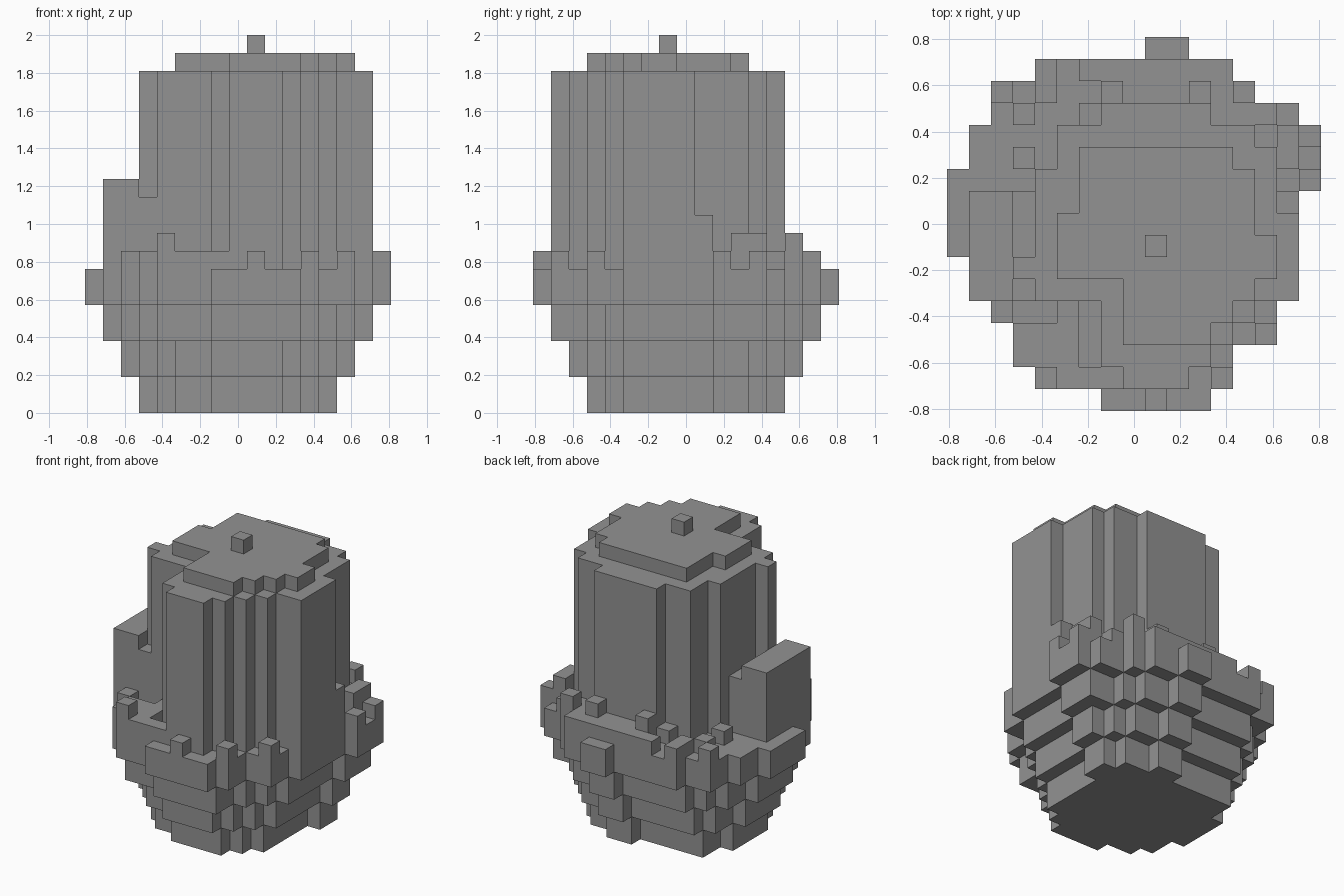
import bpy
import bmesh

UNIT = 2 / 21      # edge length of one block
HALF = 8.5         # half of the footprint, in blocks

default_cube = bpy.data.objects.get("Cube")
if default_cube:
    bpy.data.objects.remove(default_cube, do_unlink=True)

# Single stone colour
stone = bpy.data.materials.new("stone_grey")
stone.use_nodes = True
stone.diffuse_color = (0.288, 0.288, 0.288, 1)
stone.node_tree.nodes["Principled BSDF"].inputs["Base Color"].default_value = stone.diffuse_color


def block(columns, rows, bottom, top):
    """Cells of a solid block; columns and rows are inclusive ranges."""
    return {(i, j, k)
            for i in range(columns[0], columns[-1] + 1)
            for j in range(rows[0], rows[-1] + 1)
            for k in range(bottom, top)}


def layer(spans, first_row, bottom, top):
    """Cells of a slab given one column span for each row."""
    cells = set()
    for offset, span in enumerate(spans):
        cells |= block(span, (first_row + offset,), bottom, top)
    return cells


def shrink_down(cells, height):
    """Same slab, one cell smaller all round and moved down by its height."""
    return {(i, j, k - height) for i, j, k in cells
            if {(i + 1, j, k), (i - 1, j, k), (i, j + 1, k), (i, j - 1, k)} <= cells}


def build(name, cells):
    """Skin the outside of a set of cells as one flat-faced mesh."""
    bm = bmesh.new()
    corners = {}

    def corner(point):
        if point not in corners:
            i, j, k = point
            corners[point] = bm.verts.new(((i - HALF) * UNIT, (j - HALF) * UNIT, k * UNIT))
        return corners[point]

    for cell in sorted(cells):
        for axis in range(3):
            u, v = (axis + 1) % 3, (axis + 2) % 3
            for side in (0, 1):
                neighbour = list(cell)
                neighbour[axis] += 2 * side - 1
                if tuple(neighbour) in cells:
                    continue
                ring = []
                for du, dv in ((0, 0), (1, 0), (1, 1), (0, 1)):
                    point = list(cell)
                    point[axis] += side
                    point[u] += du
                    point[v] += dv
                    ring.append(corner(tuple(point)))
                bm.faces.new(ring if side else ring[::-1])
    mesh = bpy.data.meshes.new(name)
    bm.to_mesh(mesh)
    bm.free()
    mesh.materials.append(stone)
    obj = bpy.data.objects.new(name, mesh)
    bpy.context.collection.objects.link(obj)
    return obj


# Irregular rim slab
rim = layer([(7, 11), (4, 12), (3, 12), (3, 14), (2, 14), (1, 15), (1, 15), (0, 15), (0, 15),
             (0, 15), (0, 16), (1, 16), (1, 16), (2, 15), (2, 13), (4, 12), (9, 10)], 0, 6, 8)

# Stepped bowl, each layer shrunk from the one above
tier = rim
for name in ("bowl_upper", "bowl_middle", "bowl_bottom"):
    tier = shrink_down(tier, 2)
    build(name, tier)

# Broken upper edge of the rim: front right, front, front left
rim |= block((4, 7), (1,), 8, 9) | block((3, 5), (2, 3), 8, 9)
for column, row in ((2, 4), (5, 4), (9, 0), (12, 1), (14, 3)):
    rim |= block((column,), (row,), 8, 9)
# Left side and back
rim |= block((12, 14), (13,), 8, 9) | block((6, 12), (15,), 8, 9) | block((8, 12), (14,), 8, 9)
for column, row in ((16, 10), (16, 12), (3, 11), (3, 13), (2, 14), (4, 14), (4, 15), (6, 13)):
    rim |= block((column,), (row,), 8, 9)
# Taller loose blocks
for column, row in ((4, 1), (15, 11), (15, 12), (7, 14), (11, 14), (13, 14)):
    rim |= block((column,), (row,), 8, 10)
build("rim", rim)

# Tall column with stepped sides
column_rows = [(8, 10), (7, 11), (7, 12), (7, 13), (4, 15), (3, 15), (4, 15), (4, 15),
               (4, 14), (4, 14), (5, 14), (5, 13), (7, 11)]
build("column", layer(column_rows, 1, 6, 19) | block((15,), (9,), 6, 11))

# Block leaning against the column
build("side_block", block((1, 2), (5, 9), 8, 13) | block((3,), (5, 9), 8, 12))

# Cap and tip
cap_rows = [(8, 11), (8, 12), (8, 13), (5, 14), (5, 14), (5, 13), (6, 13), (6, 13), (6, 12)]
build("cap", layer(cap_rows, 3, 19, 20))
build("tip", block((9,), (7,), 20, 21))
